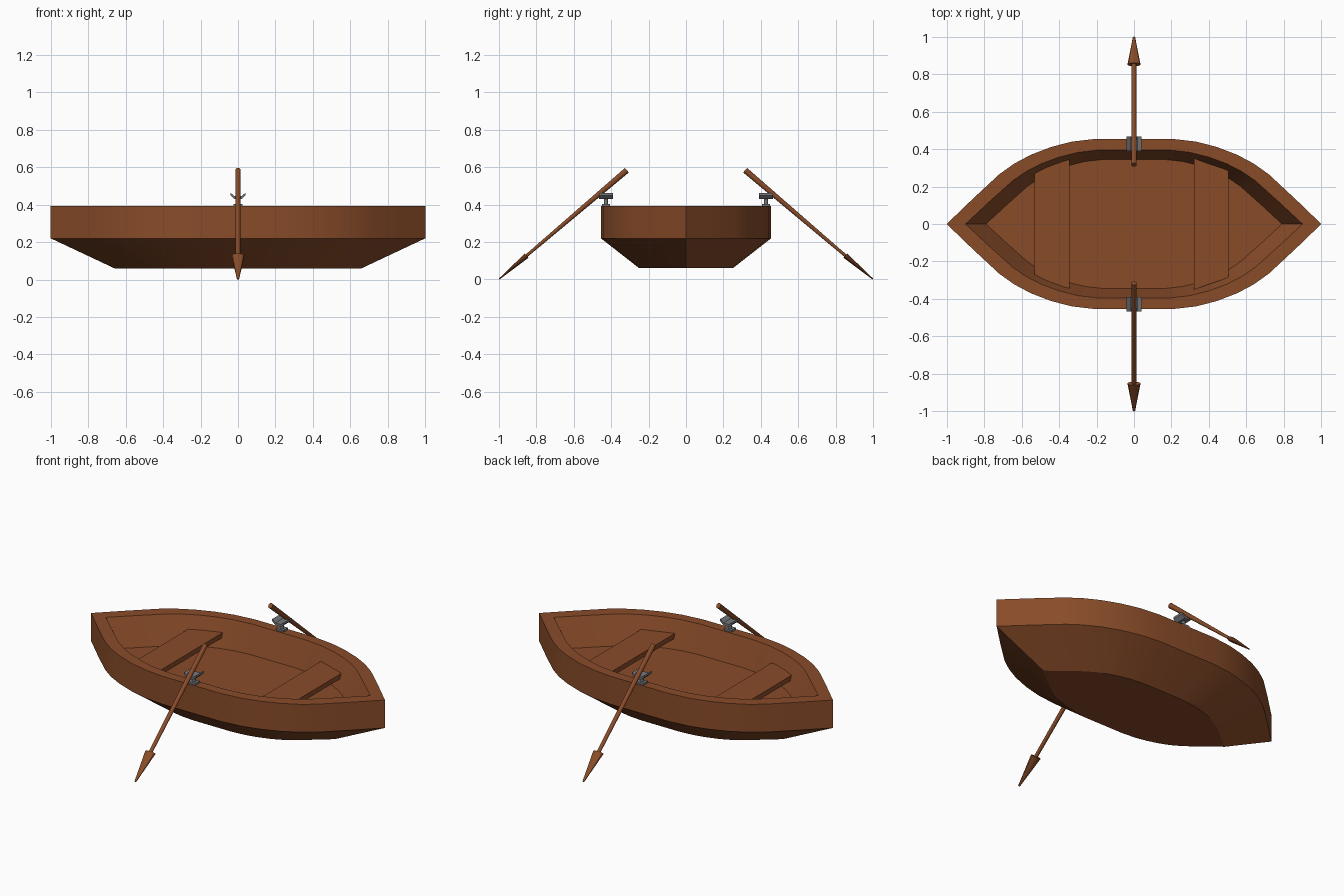
import bpy, bmesh, math
from mathutils import Vector

if "Cube" in bpy.data.objects:
    bpy.data.objects.remove(bpy.data.objects["Cube"])


def material(name, rgb):
    m = bpy.data.materials.new(name)
    m.diffuse_color = (*rgb, 1)
    m.use_nodes = True
    m.node_tree.nodes["Principled BSDF"].inputs["Base Color"].default_value = m.diffuse_color
    return m


WOOD = material("brown wood", (0.25, 0.072, 0.022))
METAL = material("grey metal", (0.18, 0.19, 0.20))


def loft(name, rings, mat, smooth=True):
    """Skin a list of equal-length closed rings and cap both ends."""
    bm = bmesh.new()
    vs = [[bm.verts.new(p) for p in ring] for ring in rings]
    n = len(vs[0])
    for a, b in zip(vs, vs[1:]):
        for i in range(n):
            j = (i + 1) % n
            bm.faces.new((a[i], a[j], b[j], b[i]))
    bm.faces.new(vs[0][::-1])
    bm.faces.new(vs[-1])
    bmesh.ops.recalc_face_normals(bm, faces=bm.faces)
    me = bpy.data.meshes.new(name)
    bm.to_mesh(me)
    bm.free()
    me.materials.append(mat)
    ob = bpy.data.objects.new(name, me)
    bpy.context.collection.objects.link(ob)
    if smooth:
        bpy.ops.object.select_all(action='DESELECT')
        ob.select_set(True)
        bpy.context.view_layer.objects.active = ob
        bpy.ops.object.shade_smooth_by_angle(angle=math.radians(25))
    return ob


def ellipse(center, u, v, n=12):
    return [center + u * math.cos(2 * math.pi * i / n) + v * math.sin(2 * math.pi * i / n)
            for i in range(n)]


# Hull: one plan outline, scaled per level from bottom up, over the rim, down to the floor
quarter = [(1, 0), (.86, .135), (.72, .265), (.64, .322), (.55, .37),
           (.44, .412), (.33, .44), (.2, .455)]
half = quarter + [(-x, y) for x, y in quarter[::-1]]
outline = half + [(x, -y) for x, y in half[-2:0:-1]]
levels = [(.66, .55, .06), (1, 1, .22), (1, 1, .392), (.90, .87, .392), (.79, .758, .23)]
loft("hull", [[(x * sx, y * sy, z) for x, y in outline] for sx, sy, z in levels], WOOD)

# Seats: trapezoid boards narrowing towards the ends
for name, s, x_in, x_out in (("rear_seat", -1, .345, .53), ("front_seat", 1, .32, .505)):
    plan = [(s * x_in, -.35), (s * x_out, -.285), (s * x_out, .285), (s * x_in, .35)]
    loft(name, [[(x, y, z) for x, y in plan] for z in (.285, .315)], WOOD, False)

for side, s in (("left", 1), ("right", -1)):
    # Oar: tapering shaft that widens into a flat pointed blade
    top, tip = Vector((0, s * .316, .584)), Vector((0, s * .998, .003))
    axis = (tip - top).normalized()
    across = Vector((1, 0, 0))
    up = axis.cross(across)
    profile = [(0, .014, .016), (.785, .012, .008), (.785, .035, .015), (1, .006, .003)]
    loft(side + "_oar", [ellipse(top.lerp(tip, t), across * w, up * h)
                         for t, w, h in profile], WOOD)

    # Oarlock: base plate, post and a cradle with raised wings
    c = s * .428
    base = [(-.025, -.022), (.025, -.022), (.025, .022), (-.025, .022)]
    loft(side + "_oarlock_base", [[(x, c + y, z) for x, y in base]
                                  for z in (.388, .404)], METAL, False)
    loft(side + "_oarlock_post",
         [ellipse(Vector((0, c, z)), Vector((.011, 0, 0)), Vector((0, .011, 0)))
          for z in (.40, .436)], METAL)
    cradle = [(-.04, .45), (-.02, .43), (.02, .43), (.04, .45),
              (.04, .463), (.018, .445), (-.018, .445), (-.04, .463)]
    loft(side + "_oarlock_cradle", [[(x, c + d, z) for x, z in cradle]
                                    for d in (-.038, .038)], METAL, False)
